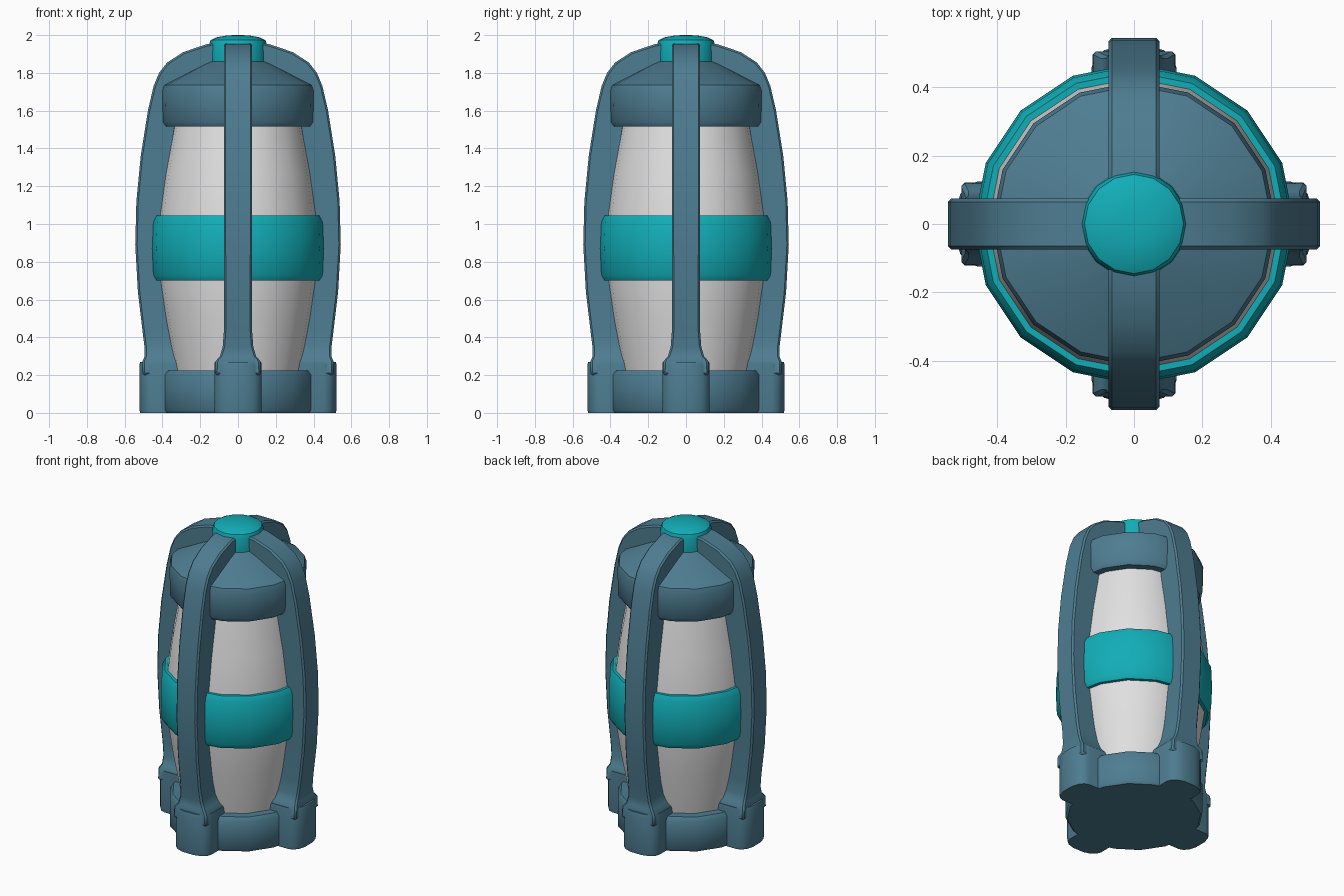
import bpy, bmesh, math
from mathutils import Matrix

if "Cube" in bpy.data.objects:
    bpy.data.objects.remove(bpy.data.objects["Cube"])


def material(name, rgb):
    m = bpy.data.materials.new(name)
    m.diffuse_color = (*rgb, 1)
    m.use_nodes = True
    m.node_tree.nodes["Principled BSDF"].inputs["Base Color"].default_value = m.diffuse_color
    return m


BLUE = material("slate blue", (0.076, 0.205, 0.285))
TEAL = material("teal", (0.006, 0.42, 0.475))
GREY = material("light grey", (0.75, 0.75, 0.75))


def loft(name, rings, mat, turn=0, bevel=0, angle=40):
    """Skin a stack of equal-length point rings and close both ends."""
    bm = bmesh.new()
    rows = [[bm.verts.new(p) for p in ring] for ring in rings]
    n = len(rows[0])
    for a, b in zip(rows, rows[1:]):
        for i in range(n):
            j = (i + 1) % n
            bm.faces.new((a[i], a[j], b[j], b[i]))
    bm.faces.new(rows[0][::-1])
    bm.faces.new(rows[-1])
    bmesh.ops.recalc_face_normals(bm, faces=bm.faces)
    bm.transform(Matrix.Rotation(turn, 4, 'Z'))
    mesh = bpy.data.meshes.new(name)
    bm.to_mesh(mesh)
    bm.free()
    mesh.materials.append(mat)
    ob = bpy.data.objects.new(name, mesh)
    bpy.context.collection.objects.link(ob)
    if bevel:
        mod = ob.modifiers.new("soft edges", 'BEVEL')
        mod.width, mod.segments = bevel, 1
        mod.limit_method, mod.angle_limit = 'ANGLE', math.radians(50)
    bpy.ops.object.select_all(action='DESELECT')
    ob.select_set(True)
    bpy.context.view_layer.objects.active = ob
    bpy.ops.object.shade_smooth_by_angle(angle=math.radians(angle))
    return ob


def lathe(name, profile, mat, sides=16):
    """Turn (radius, height) pairs around the z axis."""
    steps = [2 * math.pi * i / sides for i in range(sides)]
    return loft(name, [[(r * math.cos(a), r * math.sin(a), z) for a in steps]
                       for r, z in profile], mat)


# Turned parts of the lantern
lathe("base", [(0.40, 0), (0.412, 0.015), (0.412, 0.20), (0.395, 0.225), (0.30, 0.225)], BLUE)
lathe("glass_body", [(0.335, 0.18), (0.349, 0.25), (0.395, 0.50), (0.427, 0.72), (0.433, 0.87),
                     (0.427, 1.04), (0.395, 1.27), (0.347, 1.53)], GREY)
lathe("middle_band", [(0.40, 0.70), (0.445, 0.70), (0.463, 0.73), (0.469, 0.87),
                      (0.463, 1.01), (0.445, 1.045), (0.40, 1.045)], TEAL)
lathe("cap", [(0.30, 1.515), (0.395, 1.515), (0.412, 1.54), (0.416, 1.70), (0.405, 1.735),
              (0.16, 1.86), (0.05, 1.88)], BLUE)
lathe("top_knob", [(0.157, 1.80), (0.157, 1.87), (0.155, 1.945), (0.145, 1.973),
                   (0.115, 1.988), (0.06, 1.998), (0.02, 2.0)], TEAL)

# Rib sections: outer (r, z), inner (r, z), half width
RIB = [((0.505, 0.20), (0.30, 0.20), 0.122), ((0.505, 0.275), (0.30, 0.275), 0.118),
       ((0.494, 0.30), (0.31, 0.30), 0.096), ((0.495, 0.35), (0.32, 0.35), 0.081),
       ((0.505, 0.43), (0.34, 0.43), 0.075), ((0.530, 0.64), (0.37, 0.64), 0.075),
       ((0.544, 0.89), (0.40, 0.89), 0.075), ((0.538, 1.12), (0.39, 1.12), 0.075),
       ((0.515, 1.36), (0.35, 1.36), 0.075), ((0.477, 1.60), (0.32, 1.56), 0.075),
       ((0.447, 1.73), (0.31, 1.66), 0.075), ((0.418, 1.80), (0.29, 1.72), 0.075),
       ((0.375, 1.855), (0.26, 1.77), 0.075), ((0.29, 1.91), (0.21, 1.80), 0.075),
       ((0.165, 1.952), (0.14, 1.82), 0.075), ((0.02, 1.965), (0.02, 1.83), 0.075)]

# Foot plan: half outline, mirrored below
HALF = [(0.28, 0.125), (0.455, 0.125), (0.485, 0.115), (0.508, 0.088), (0.522, 0.04)]
PLAN = HALF + [(r, -w) for r, w in reversed(HALF)]

for k, side in enumerate(("right", "back", "left", "front")):
    turn = k * math.pi / 2
    loft(side + "_rib", [[(o[0], w, o[1]), (o[0], -w, o[1]), (i[0], -w, i[1]), (i[0], w, i[1])]
                         for o, i, w in RIB], BLUE, turn, bevel=0.01, angle=60)
    loft(side + "_foot", [[(0.28 + (r - 0.28) * s, w * s, z) for r, w in PLAN]
                          for z, s in ((0, 0.985), (0.02, 1), (0.255, 1), (0.27, 0.98))],
         BLUE, turn, angle=50)
